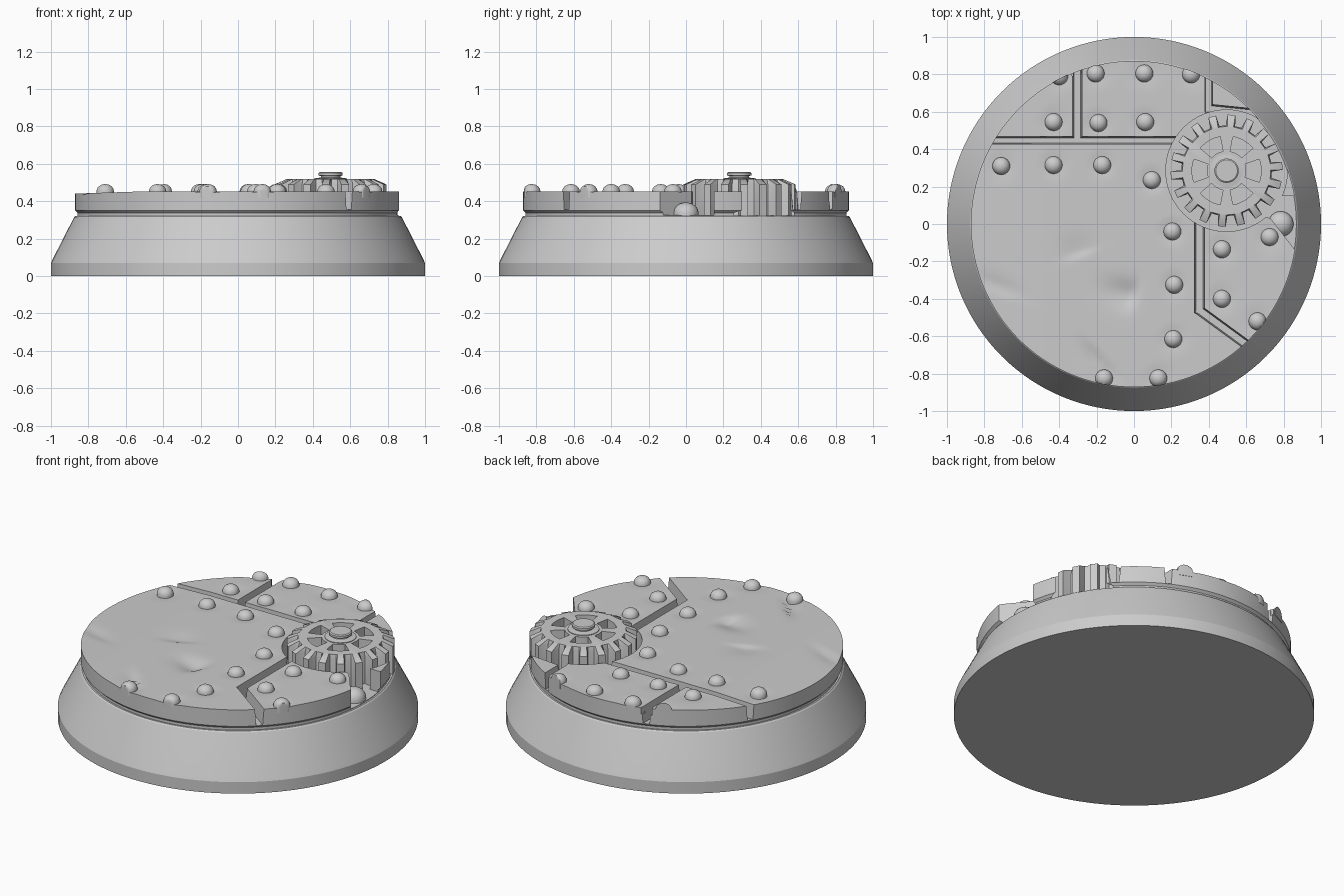
import bpy, bmesh, math
from mathutils import Vector

cube = bpy.data.objects.get("Cube")
if cube:
    bpy.data.objects.remove(cube, do_unlink=True)

grey = bpy.data.materials.new("plain grey")
grey.use_nodes = True
COLOUR = (0.6, 0.6, 0.6, 1)
grey.diffuse_color = COLOUR
grey.node_tree.nodes["Principled BSDF"].inputs["Base Color"].default_value = COLOUR

DECK_R, DECK_Z, FLOOR_Z = 0.872, 0.453, 0.325
GEAR = Vector((0.495, 0.285))
RIVETS = [(-.71, .31), (-.43, .315), (-.17, .315), (.095, .235), (.205, -.04),
          (.215, -.325), (.21, -.615), (.13, -.825), (-.16, -.825), (-.43, .545),
          (-.19, .54), (.06, .545), (-.205, .805), (.055, .805), (.305, .8),
          (-.4, .79), (.47, -.135), (.725, -.07), (.47, -.4), (.66, -.52)]


def finish(name, bm, angle=30):
    bmesh.ops.recalc_face_normals(bm, faces=bm.faces)
    mesh = bpy.data.meshes.new(name)
    bm.to_mesh(mesh)
    bm.free()
    mesh.materials.append(grey)
    obj = bpy.data.objects.new(name, mesh)
    bpy.context.collection.objects.link(obj)
    smooth(obj, angle)
    return obj


def smooth(obj, angle=30):
    bpy.ops.object.select_all(action='DESELECT')
    obj.select_set(True)
    bpy.context.view_layer.objects.active = obj
    bpy.ops.object.shade_smooth_by_angle(angle=math.radians(angle))


def loft(bm, loops):
    """Skin a stack of equal-length point loops and cap both ends."""
    rings = [[bm.verts.new(p) for p in loop] for loop in loops]
    n = len(rings[0])
    for a, b in zip(rings, rings[1:]):
        for i in range(n):
            j = (i + 1) % n
            bm.faces.new((a[i], a[j], b[j], b[i]))
    bm.faces.new(rings[0][::-1])
    bm.faces.new(rings[-1])


def circle(r, z, n=128, centre=(0, 0)):
    return [(centre[0] + r * math.cos(math.tau * i / n),
             centre[1] + r * math.sin(math.tau * i / n), z) for i in range(n)]


def prism(name, points, z0, z1):
    bm = bmesh.new()
    loft(bm, [[(x, y, z) for x, y in points] for z in (z0, z1)])
    return finish(name, bm)


def groove(a, b, width=0.045, bottom=0.355):
    """Trapezoid channel cutter running from a to b."""
    a, b = Vector(a), Vector(b)
    d = (b - a).normalized()
    side = Vector((-d.y, d.x))
    loops = []
    for z, w in ((bottom, width * 0.35), (DECK_Z, width * 0.5), (0.6, width * 0.95)):
        loops.append([(*p, z) for p in (a - side * w, b - side * w, b + side * w, a + side * w)])
    bm = bmesh.new()
    loft(bm, loops)
    return finish("groove_cutter", bm)


def carve(obj, cutters):
    for c in cutters:
        m = obj.modifiers.new("cut", 'BOOLEAN')
        m.operation, m.solver, m.object = 'DIFFERENCE', 'EXACT', c
    bpy.context.view_layer.update()
    dg = bpy.context.evaluated_depsgraph_get()
    mesh = bpy.data.meshes.new_from_object(obj.evaluated_get(dg))
    obj.modifiers.clear()
    obj.data = mesh
    for c in cutters:
        bpy.data.objects.remove(c, do_unlink=True)
    smooth(obj)


def dent(x, y, cx, cy, angle, length, width, depth):
    """Scoop with one steep side, aligned to the given angle."""
    c, s = math.cos(angle), math.sin(angle)
    u, v = (x - cx) * c + (y - cy) * s, (y - cy) * c - (x - cx) * s
    w = width if v > 0 else width * 0.25
    return -depth * math.exp(-(u / length) ** 2 - (v / w) ** 2)


def deck_height(x, y):
    z = DECK_Z - 0.012 * max(0, -x - 0.5) / 0.37
    z += dent(x, y, -0.02, -0.38, 1.25, 0.07, 0.13, 0.025)
    z += dent(x, y, -0.3, -0.15, 0.35, 0.09, 0.09, 0.010)
    z += dent(x, y, -0.74, -0.34, -0.35, 0.13, 0.05, 0.012)
    z += dent(x, y, -0.19, -0.72, 2.2, 0.1, 0.05, 0.018)
    for rx, ry in RIVETS:
        z -= 0.006 * math.exp(-(math.hypot(x - rx, y - ry) / 0.065) ** 4)
    return z


# Flared plinth
bm = bmesh.new()
loft(bm, [circle(r, z) for r, z in ((1, 0), (1, 0.07), (0.99, 0.092), (0.876, 0.315), (0.868, 0.322))])
finish("plinth", bm, 20)

# Dented metal deck with undercut rim
bm = bmesh.new()
wall = [circle(r, z) for r, z in ((0.858, 0.318), (0.858, 0.338), (DECK_R, 0.352))]
top = []
for k in range(44):
    r = DECK_R - 0.0195 * k
    top.append([(x, y, deck_height(x, y)) for x, y, _ in circle(r, 0)])
loft(bm, wall + top)
deck = finish("metal_deck", bm)

# Seams between plates, gear pocket and broken edge
seams = [((-0.95, 0.447), (0.3, 0.447), 0.04), ((-0.303, 0.44), (-0.303, 0.95), 0.05),
         ((0.35, 0.1), (0.35, -0.475), 0.055), ((0.337, -0.452), (0.82, -0.805), 0.05),
         ((0.4, 0.95), (0.4, 0.6), 0.04), ((0.385, 0.617), (0.8, 0.575), 0.05)]
cutters = [groove(*s) for s in seams]
cutters.append(prism("pocket_cutter", [p[:2] for p in circle(0.325, 0, 64, GEAR)], FLOOR_Z, 0.7))
cutters.append(prism("chip_cutter", [(0.66, 0.05), (0.73, 0.03), (0.87, -0.15), (1, -0.1),
                                     (1, 0.15), (0.7, 0.15)], FLOOR_Z + 0.001, 0.7))
cutters.append(prism("nick_cutter", [(-0.28, 0.8), (-0.33, 0.79), (-0.36, 0.9), (-0.26, 0.9)], 0.41, 0.7))
carve(deck, cutters)


# Domed rivets, trimmed flush with the deck rim
def rivet(bm, x, y, z, r=0.047):
    profile = [(1, -0.6), (1, 0.1), (0.93, 0.4), (0.75, 0.66), (0.45, 0.85), (0.15, 0.92)]
    loops = []
    for k, h in profile:
        loop = []
        for px, py, pz in circle(r * k, z + r * h, 24, (x, y)):
            f = min(1, (DECK_R + 0.002) / math.hypot(px, py))
            loop.append((px * f, py * f, pz))
        loops.append(loop)
    loft(bm, loops)


bm = bmesh.new()
for x, y in RIVETS:
    rivet(bm, x, y, DECK_Z - 0.005)
finish("deck_rivets", bm, 50)
bm = bmesh.new()
rivet(bm, 0.785, 0.0, FLOOR_Z + 0.005, 0.068)
finish("loose_rivet", bm, 50)

# Gear with chamfered teeth
TEETH = 18
outline = []
for t in range(TEETH):
    for offset, r in ((-0.3, 0.242), (-0.2, 0.3), (0.2, 0.3), (0.3, 0.242)):
        outline.append((math.tau * (t + 0.25 + offset) / TEETH, r))


def gear_loop(limit, z):
    return [(GEAR.x + min(r, limit) * math.cos(a), GEAR.y + min(r, limit) * math.sin(a), z)
            for a, r in outline]


bm = bmesh.new()
loft(bm, [gear_loop(1, 0.32), gear_loop(1, 0.49), gear_loop(0.236, 0.518)])
gear = finish("gear", bm)

# Six windows between the spokes
windows = []
for k in range(6):
    mid = math.tau * k / 6
    arc = [mid + (i / 6 - 0.5) * 0.68 for i in range(7)]
    pts = [(0.185, a) for a in arc] + [(0.105, a) for a in reversed(arc)]
    windows.append(prism("window_cutter", [(GEAR.x + r * math.cos(a), GEAR.y + r * math.sin(a))
                                           for r, a in pts], 0.44, 0.7))
carve(gear, windows)

# Axle cap at the gear centre
bm = bmesh.new()
loft(bm, [circle(r, z, 32, GEAR) for r, z in ((0.088, 0.5), (0.088, 0.522), (0.052, 0.527),
                                             (0.052, 0.535), (0.065, 0.538), (0.065, 0.551), (0.058, 0.556))])
finish("axle_cap", bm)
